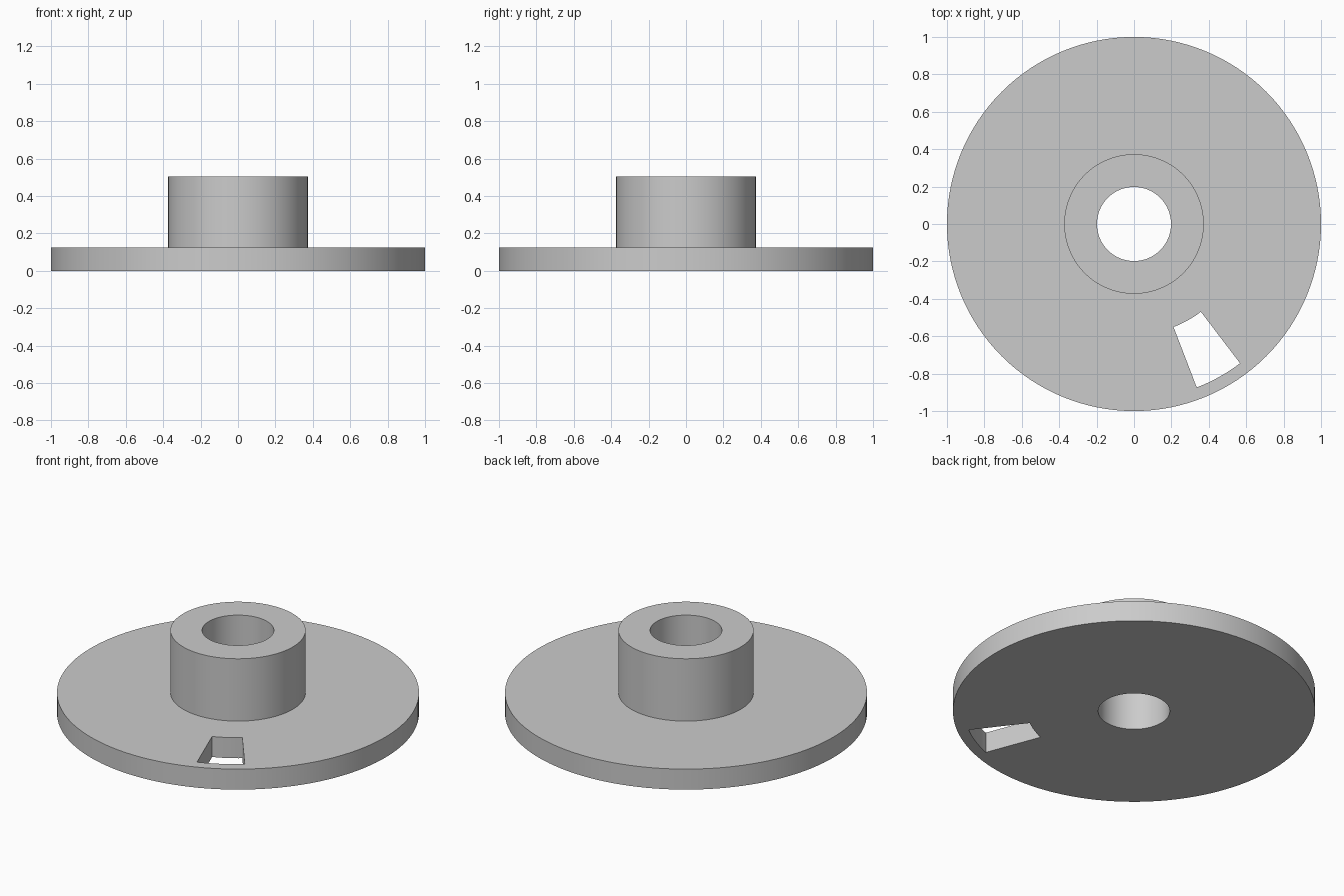
import bpy
import bmesh
from math import cos, sin, radians, pi

if "Cube" in bpy.data.objects:
    bpy.data.objects.remove(bpy.data.objects["Cube"])

SEGMENTS = 128
RIM, HUB, BORE = 1.0, 0.373, 0.198
PLATE_TOP, HUB_TOP = 0.125, 0.505
SLOT_IN, SLOT_OUT = 0.59, 0.936
SLOT_START, SLOT_END = radians(-69), radians(-52.7)


def make_object(name, bm):
    bmesh.ops.recalc_face_normals(bm, faces=bm.faces)
    mesh = bpy.data.meshes.new(name)
    bm.to_mesh(mesh)
    bm.free()
    obj = bpy.data.objects.new(name, mesh)
    bpy.context.collection.objects.link(obj)
    return obj


def sweep(name, profile, start, end, steps, closed):
    """Sweep a closed (radius, height) profile around the z axis."""
    bm = bmesh.new()
    count = steps if closed else steps + 1
    rings = []
    for i in range(count):
        a = start + (end - start) * i / steps
        rings.append([bm.verts.new((r * cos(a), r * sin(a), z)) for r, z in profile])
    n = len(profile)
    for i in range(steps):
        a, b = rings[i], rings[(i + 1) % count]
        for j in range(n):
            k = (j + 1) % n
            bm.faces.new((a[j], b[j], b[k], a[k]))
    if not closed:
        bm.faces.new(rings[0])
        bm.faces.new(rings[-1])
    return make_object(name, bm)


# Flat disc with a raised, bored hub
disc = sweep("flanged_disc",
             [(BORE, 0), (RIM, 0), (RIM, PLATE_TOP), (HUB, PLATE_TOP),
              (HUB, HUB_TOP), (BORE, HUB_TOP)],
             0, 2 * pi, SEGMENTS, True)

# Sector-shaped window through the plate
cutter = sweep("slot_cutter",
               [(SLOT_IN, -0.1), (SLOT_OUT, -0.1), (SLOT_OUT, 0.3), (SLOT_IN, 0.3)],
               SLOT_START, SLOT_END, 8, False)
cutter.hide_render = True

cut = disc.modifiers.new("slot", 'BOOLEAN')
cut.operation = 'DIFFERENCE'
cut.solver = 'EXACT'
cut.object = cutter
bpy.ops.object.select_all(action='DESELECT')
bpy.context.view_layer.objects.active = disc
disc.select_set(True)
bpy.ops.object.modifier_apply(modifier="slot")
bpy.data.objects.remove(cutter)

# Plain grey finish
grey = bpy.data.materials.new("plain_grey")
grey.use_nodes = True
color = (0.6, 0.6, 0.6, 1)
grey.diffuse_color = color
grey.node_tree.nodes["Principled BSDF"].inputs["Base Color"].default_value = color
disc.data.materials.clear()
disc.data.materials.append(grey)

bpy.ops.object.shade_smooth_by_angle(angle=radians(30))
